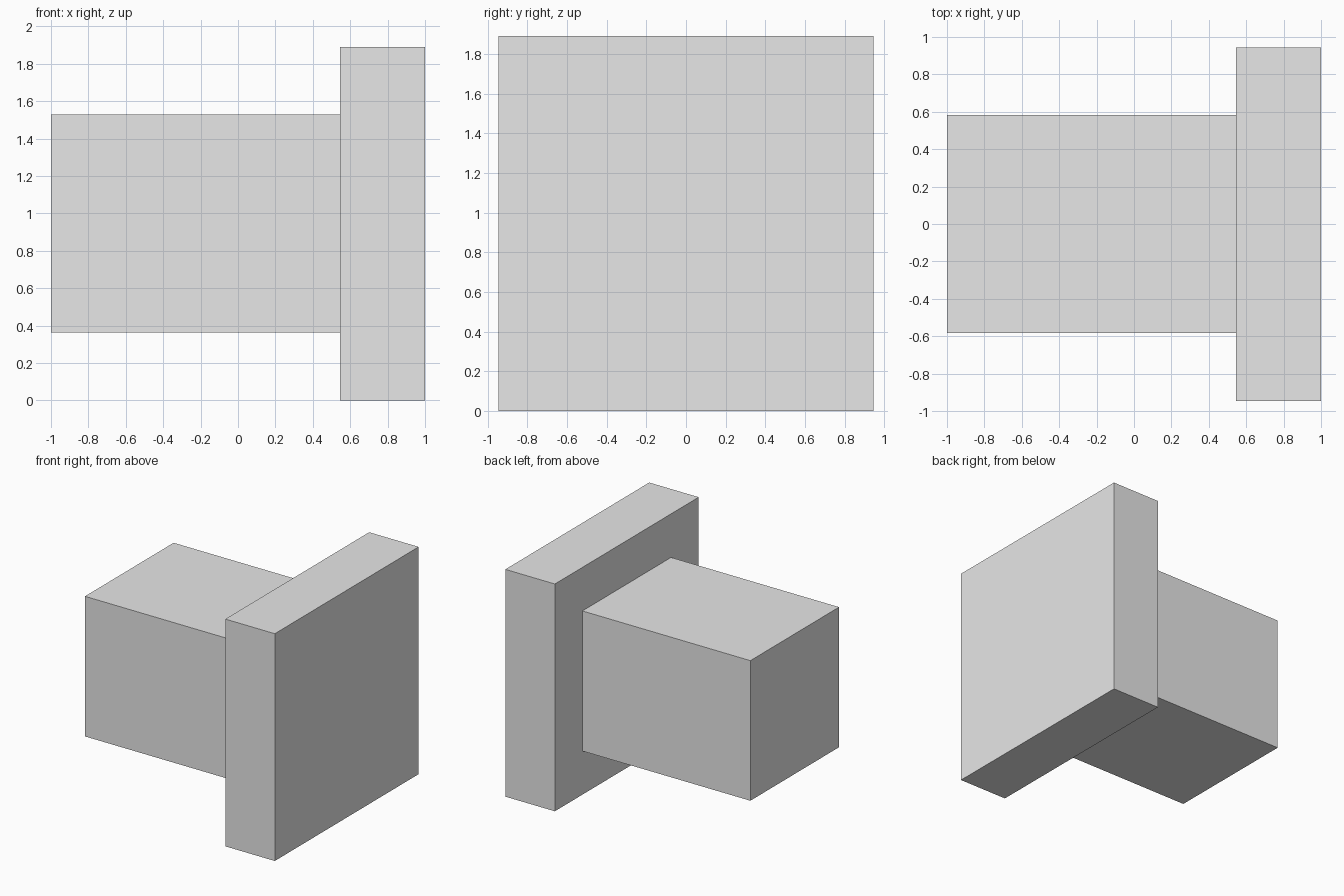
import bpy

# Remove the default cube
default = bpy.data.objects.get("Cube")
if default:
    bpy.data.objects.remove(default, do_unlink=True)

# Single plain colour
grey = bpy.data.materials.new("light_grey")
grey.use_nodes = True
colour = (0.8, 0.8, 0.8, 1.0)
grey.diffuse_color = colour
grey.node_tree.nodes["Principled BSDF"].inputs["Base Color"].default_value = colour

HEIGHT = 1.89      # side of the square end plate
BLOCK = 1.165      # side of the square block
STEP_X = 0.545     # where the block meets the plate


def box(name, x_min, x_max, side):
    """Square-section box along x, centred on the model's axis."""
    bpy.ops.mesh.primitive_cube_add(
        size=1, location=((x_min + x_max) / 2, 0, HEIGHT / 2))
    obj = bpy.context.object
    obj.name = obj.data.name = name
    obj.scale = (x_max - x_min, side, side)
    bpy.ops.object.transform_apply(location=False, rotation=False, scale=True)
    obj.data.materials.append(grey)
    return obj


# Long block and the wide plate on its left end
box("block", -1, STEP_X, BLOCK)
box("end_plate", STEP_X, 1, HEIGHT)
